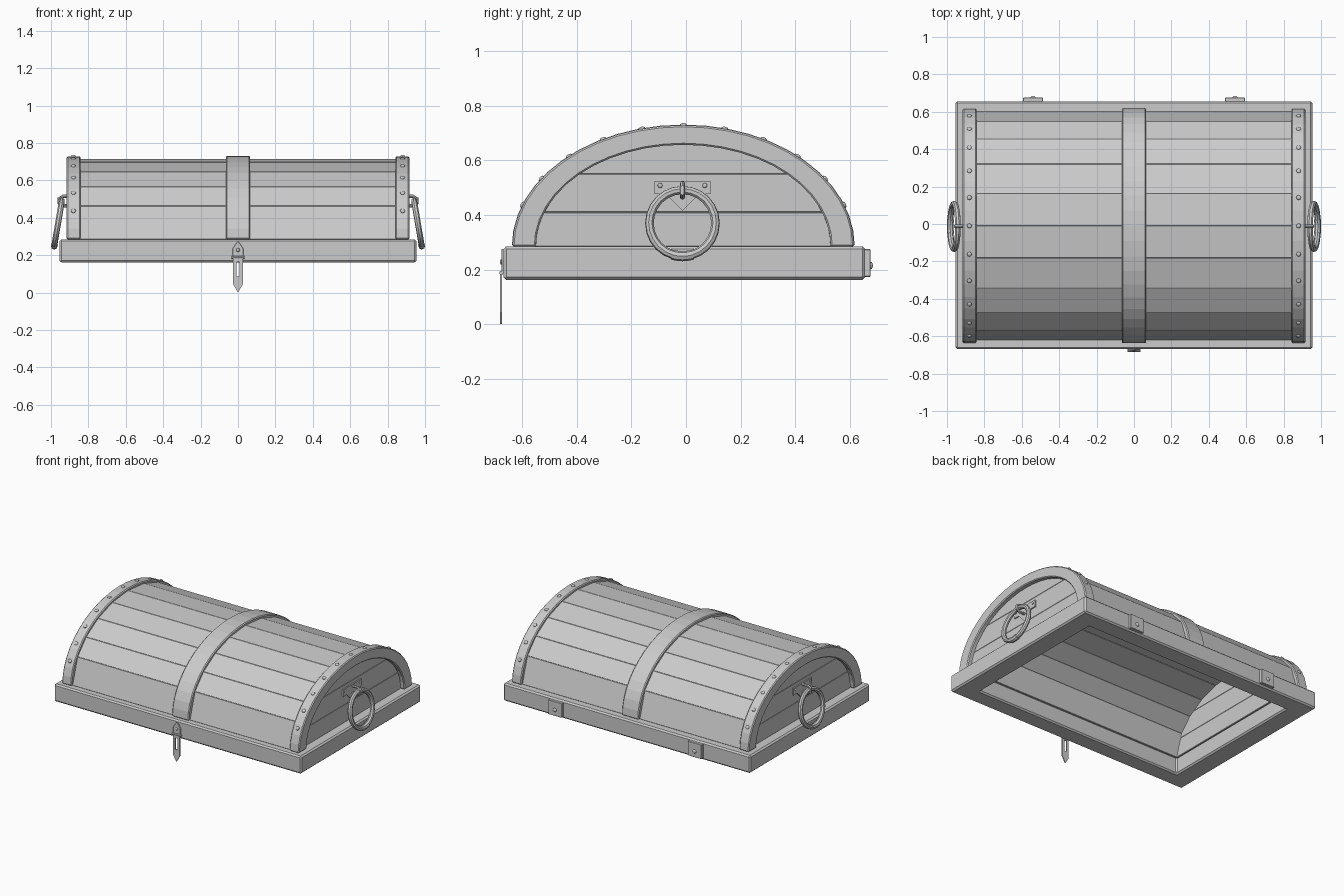
import bpy
import bmesh
from math import sin, cos, radians, sqrt
from mathutils import Vector

cube = bpy.data.objects.get("Cube")
if cube:
    bpy.data.objects.remove(cube)

grey = bpy.data.materials.new("plain grey")
grey.use_nodes = True
TONE = (0.6, 0.6, 0.6, 1)
grey.diffuse_color = TONE
grey.node_tree.nodes["Principled BSDF"].inputs["Base Color"].default_value = TONE

BASE = 0.285   # height where the dome meets the rim
MID = -0.01    # dome centre in y


def finish(ob, bevel=0.0, smooth=False):
    ob.data.materials.clear()
    ob.data.materials.append(grey)
    if bevel:
        mod = ob.modifiers.new("soft edges", "BEVEL")
        mod.width = bevel
        mod.segments = 1
        mod.limit_method = "ANGLE"
        mod.angle_limit = radians(35)
    if smooth:
        bpy.ops.object.select_all(action="DESELECT")
        ob.select_set(True)
        bpy.context.view_layer.objects.active = ob
        bpy.ops.object.shade_smooth_by_angle(angle=radians(40))
    return ob


def prism(name, profile, lo, hi, axis="X", bevel=0.0):
    """Extrude a (y, z) profile along X, or an (x, z) profile along Y."""
    def place(p, d):
        return (d, p[0], p[1]) if axis == "X" else (p[0], d, p[1])
    bm = bmesh.new()
    a = [bm.verts.new(place(p, lo)) for p in profile]
    b = [bm.verts.new(place(p, hi)) for p in profile]
    bm.faces.new(a)
    bm.faces.new(b[::-1])
    n = len(profile)
    for i in range(n):
        j = (i + 1) % n
        bm.faces.new((a[i], b[i], b[j], a[j]))
    bmesh.ops.recalc_face_normals(bm, faces=bm.faces)
    mesh = bpy.data.meshes.new(name)
    bm.to_mesh(mesh)
    bm.free()
    ob = bpy.data.objects.new(name, mesh)
    bpy.context.collection.objects.link(ob)
    return finish(ob, bevel)


def rect(a0, a1, b0, b1):
    return [(a0, b0), (a1, b0), (a1, b1), (a0, b1)]


def arc(a, b, angles):
    return [(MID + a * cos(radians(t)), BASE + b * sin(radians(t))) for t in angles]


def arch(name, outer, inner, lo, hi, angles, bevel):
    angles = list(angles)
    profile = arc(*outer, angles) + arc(*inner, angles[::-1])
    return prism(name, profile, lo, hi, "X", bevel)


def tube(name, points, radius, cyclic=False):
    curve = bpy.data.curves.new(name, "CURVE")
    curve.dimensions = "3D"
    curve.bevel_depth = radius
    curve.bevel_resolution = 2
    curve.use_fill_caps = True
    line = curve.splines.new("POLY")
    line.points.add(len(points) - 1)
    for p, co in zip(line.points, points):
        p.co = (*co, 1)
    line.use_cyclic_u = cyclic
    ob = bpy.data.objects.new(name, curve)
    bpy.context.collection.objects.link(ob)
    bpy.ops.object.select_all(action="DESELECT")
    ob.select_set(True)
    bpy.context.view_layer.objects.active = ob
    bpy.ops.object.convert(target="MESH")
    return finish(bpy.context.object, smooth=True)


def rivet(name, at, normal, radius=0.013):
    bpy.ops.mesh.primitive_uv_sphere_add(segments=8, ring_count=6, radius=radius, location=at)
    ob = bpy.context.object
    ob.name = name
    ob.scale.z = 0.6
    ob.rotation_euler = Vector(normal).to_track_quat("Z", "Y").to_euler()
    return finish(ob, smooth=True)


# Rim: a box with a rectangular opening
bm = bmesh.new()
loops = []
for hx, y0, y1 in ((0.955, -0.668, 0.656), (0.81, -0.545, 0.525)):
    for z in (0.162, BASE):
        loops.append([bm.verts.new((x, y, z)) for x, y in rect(-hx, hx, y0, y1)])
out_lo, out_hi, in_lo, in_hi = loops
for p, q in ((out_lo, out_hi), (out_hi, in_hi), (in_hi, in_lo), (in_lo, out_lo)):
    for i in range(4):
        j = (i + 1) % 4
        bm.faces.new((p[i], p[j], q[j], q[i]))
bmesh.ops.recalc_face_normals(bm, faces=bm.faces)
mesh = bpy.data.meshes.new("rim")
bm.to_mesh(mesh)
bm.free()
rim = bpy.data.objects.new("rim", mesh)
bpy.context.collection.objects.link(rim)
finish(rim, 0.01)

# Curved planks of the dome, one flat facet each
step = 16.36
edges = [0] + [90 + step * k for k in range(-4, 5)] + [180]
for a0, a1 in zip(edges, edges[1:]):
    arch("dome_plank", (0.612, 0.43), (0.535, 0.37), -0.88, 0.88, (a0, a1), 0.002)

# Metal straps over the dome
fine = [7.5 * k for k in range(25)]
arch("middle_strap", (0.628, 0.446), (0.59, 0.41), -0.065, 0.065, fine, 0.006)

for s, side in ((1, "left"), (-1, "right")):
    arch(side + "_end_strap", (0.626, 0.444), (0.54, 0.372), s * 0.842, s * 0.916, fine, 0.006)
    for k in range(-5, 6):
        t = radians(90 + 14 * k)
        y, z = arc(0.626, 0.444, [90 + 14 * k])[0]
        rivet(side + "_strap_rivet", (s * 0.88, y, z),
              (0, cos(t) / 0.626, sin(t) / 0.444))

    # End wall of three boards
    heights = [BASE, 0.41, 0.55, BASE + 0.375]
    for z0, z1 in zip(heights, heights[1:]):
        half = []
        for i in range(9):
            z = z0 + (z1 - z0) * (1 - (1 - i / 8) ** 2)
            half.append((0.541 * sqrt(max(0, 1 - ((z - BASE) / 0.375) ** 2)), z))
        right = [(MID + w, z) for w, z in half]
        left = [(MID - w, z) for w, z in reversed(half) if w > 0.001]
        prism(side + "_end_board", right + left, s * 0.81, s * 0.886, "X", 0.002)

    # Handle plate, staple and hanging ring
    cy = -0.013
    plate = [(-0.102, 0.525), (-0.102, 0.476), (-0.06, 0.476), (0, 0.415),
             (0.06, 0.476), (0.102, 0.476), (0.102, 0.525)]
    prism(side + "_handle_plate", [(cy + y, z) for y, z in plate], s * 0.88, s * 0.894)
    for dy in (-0.082, 0.082):
        rivet(side + "_plate_rivet", (s * 0.894, cy + dy, 0.508), (s, 0, 0), 0.009)
    staple = [(0.885, 0.515), (0.935, 0.515), (0.956, 0.503), (0.956, 0.478),
              (0.935, 0.465), (0.885, 0.465)]
    tube(side + "_staple", [(s * x, cy, z) for x, z in staple], 0.009)

    def ring(angles):
        pts = []
        for t in angles:
            h = -0.121 * cos(radians(t))
            pts.append((s * (0.962 - 0.17 * h), cy + 0.121 * sin(radians(t)), 0.37 + h))
        return pts
    tube(side + "_ring", ring(range(0, 360, 15)), 0.016, True)
    tube(side + "_ring_grip", ring(range(-18, 19, 6)), 0.0185)

    # Hinges on the back
    prism(side + "_hinge", rect(s * 0.54 - 0.053, s * 0.54 + 0.053, 0.173, 0.275),
          0.65, 0.676, "Y", 0.003)
    rivet(side + "_hinge_rivet", (s * 0.54, 0.676, 0.215), (0, 1, 0), 0.014)

# Hasp: pointed head on the rim, hinge pin, and slotted hanging strap
head = [(-0.029, 0.19), (0.029, 0.19), (0.029, 0.235), (0, 0.278), (-0.029, 0.235)]
prism("hasp_head", head, -0.676, -0.66, "Y", 0.002)
rivet("hasp_rivet", (0, -0.676, 0.228), (0, -1, 0), 0.01)
tube("hasp_pin", [(-0.034, -0.676, 0.188), (0.034, -0.676, 0.188)], 0.008)
half_strap = [(0, 0), (0.026, 0.045), (0.026, 0.185), (0, 0.185),
              (0, 0.165), (0.009, 0.165), (0.009, 0.085), (0, 0.085)]
strap = prism("hasp_strap", half_strap, -0.681, -0.674, "Y")
strap.modifiers.new("mirror", "MIRROR").use_axis = (True, False, False)
